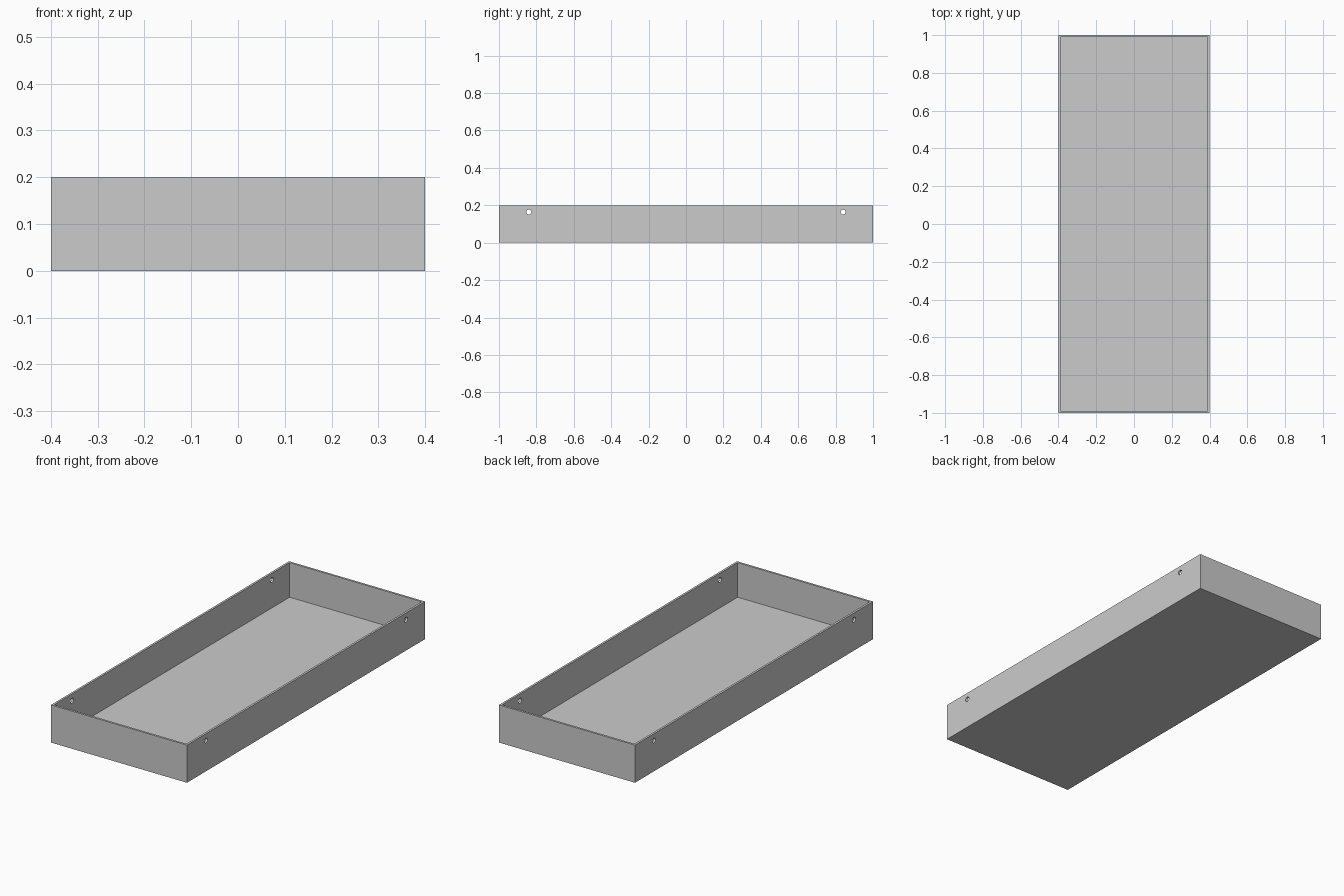
import bpy
import bmesh
from math import radians
from mathutils import Matrix

WIDTH, LENGTH, HEIGHT = 0.8, 2.0, 0.2
WALL = 0.016
HOLE_Y, HOLE_Z, HOLE_RADIUS = 0.84, 0.164, 0.013

cube = bpy.data.objects.get("Cube")
if cube:
    bpy.data.objects.remove(cube, do_unlink=True)

# Single grey material
grey = bpy.data.materials.new("plain_grey")
grey.use_nodes = True
colour = (0.6, 0.6, 0.6, 1)
grey.diffuse_color = colour
grey.node_tree.nodes["Principled BSDF"].inputs["Base Color"].default_value = colour


def make_object(name, bm):
    mesh = bpy.data.meshes.new(name)
    bmesh.ops.recalc_face_normals(bm, faces=bm.faces)
    bm.to_mesh(mesh)
    bm.free()
    mesh.materials.append(grey)
    obj = bpy.data.objects.new(name, mesh)
    bpy.context.collection.objects.link(obj)
    return obj


# Open tray: a box with its top face inset, then pushed down to the floor
bm = bmesh.new()
bmesh.ops.create_cube(bm, size=1, matrix=Matrix.Translation((0, 0, HEIGHT / 2))
                      @ Matrix.Diagonal((WIDTH, LENGTH, HEIGHT, 1)))
top = max(bm.faces, key=lambda f: f.calc_center_median().z)
bmesh.ops.inset_region(bm, faces=[top], thickness=WALL)
well = bmesh.ops.extrude_discrete_faces(bm, faces=[top])["faces"][0]
bmesh.ops.translate(bm, verts=well.verts, vec=(0, 0, WALL - HEIGHT))
tray = make_object("tray", bm)

# Round holes near both ends of the long walls
bm = bmesh.new()
for y in (-HOLE_Y, HOLE_Y):
    bmesh.ops.create_cone(bm, cap_ends=True, segments=24, radius1=HOLE_RADIUS,
                          radius2=HOLE_RADIUS, depth=WIDTH + 0.2,
                          matrix=Matrix.Translation((0, y, HOLE_Z))
                          @ Matrix.Rotation(radians(90), 4, 'Y'))
cutter = make_object("hole_cutter", bm)
cutter.hide_render = True

holes = tray.modifiers.new("mounting_holes", 'BOOLEAN')
holes.operation = 'DIFFERENCE'
holes.solver = 'EXACT'
holes.object = cutter

# Apply the cut, then drop the cutter
bpy.context.view_layer.objects.active = tray
tray.select_set(True)
bpy.ops.object.modifier_apply(modifier=holes.name)
bpy.data.objects.remove(cutter, do_unlink=True)
bpy.ops.object.shade_smooth_by_angle(angle=radians(30))
